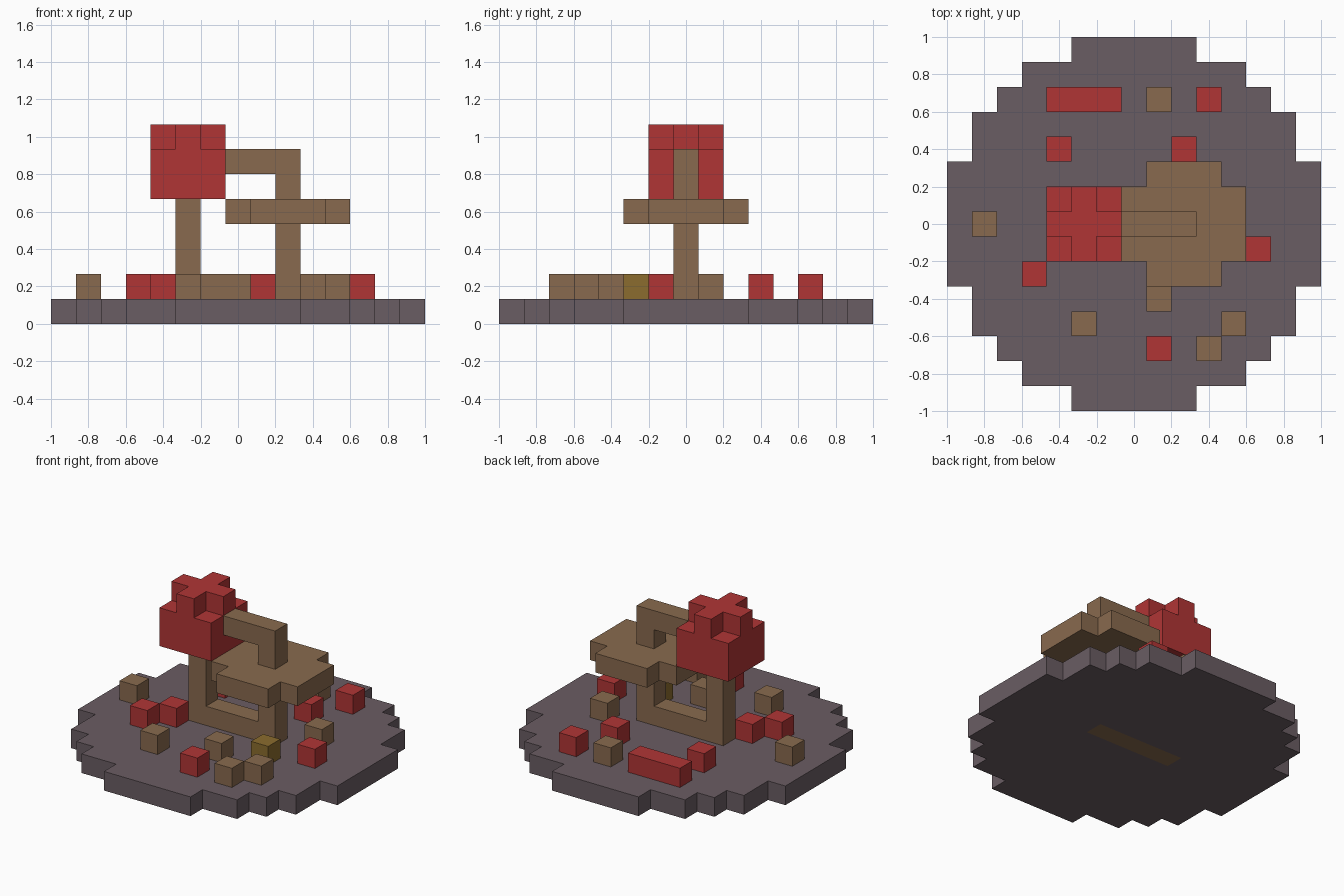
import bpy
import bmesh
from mathutils import Vector

cube = bpy.data.objects.get("Cube")
if cube:
    bpy.data.objects.remove(cube, do_unlink=True)

U = 2 / 15  # edge length of one block


def srgb(*channels):
    """Convert 8-bit colour values to linear RGBA."""
    lin = []
    for c in channels:
        c /= 255
        lin.append(c / 12.92 if c <= 0.04045 else ((c + 0.055) / 1.055) ** 2.4)
    return (*lin, 1)


def material(name, colour):
    mat = bpy.data.materials.new(name)
    mat.use_nodes = True
    mat.diffuse_color = colour
    bsdf = next(n for n in mat.node_tree.nodes if n.type == 'BSDF_PRINCIPLED')
    bsdf.inputs["Base Color"].default_value = colour
    bsdf.inputs["Roughness"].default_value = 0.9
    return mat


STONE = material("dusky_stone", srgb(106, 93, 99))
WOOD = material("brown_wood", srgb(137, 106, 78))
RED = material("leaf_red", srgb(176, 53, 53))
GOLD = material("ochre", srgb(139, 108, 46))


def box(xs, ys, zs):
    """Cells in inclusive index ranges."""
    return {(i, j, k)
            for i in range(xs[0], xs[1] + 1)
            for j in range(ys[0], ys[1] + 1)
            for k in range(zs[0], zs[1] + 1)}


def blocks(name, cells, mat, merge=True):
    """Build the outer shell of a set of block cells."""
    bm = bmesh.new()
    for cell in cells:
        centre = Vector(cell) + Vector((0, 0, 0.5))
        for axis in range(3):
            for sign in (-1, 1):
                n = Vector((0, 0, 0))
                n[axis] = sign
                if tuple(int(a + b) for a, b in zip(cell, n)) in cells:
                    continue
                a = Vector((0, 0, 0))
                a[(axis + 1) % 3] = 0.5
                b = n.cross(a)
                mid = centre + n / 2
                corners = (mid - a - b, mid + a - b, mid + a + b, mid - a + b)
                bm.faces.new([bm.verts.new(p * U) for p in corners])
    bmesh.ops.remove_doubles(bm, verts=bm.verts[:], dist=0.001)
    if merge:
        bmesh.ops.dissolve_limit(bm, angle_limit=0.01,
                                 verts=bm.verts[:], edges=bm.edges[:])
    mesh = bpy.data.meshes.new(name)
    bm.to_mesh(mesh)
    bm.free()
    mesh.materials.append(mat)
    obj = bpy.data.objects.new(name, mesh)
    bpy.context.collection.objects.link(obj)
    return obj


# Round ground slab, with the root strip showing on its underside
disc = {c for c in box((-7, 7), (-7, 7), (0, 0)) if c[0] ** 2 + c[1] ** 2 <= 53}
ground = blocks("ground", disc, STONE, merge=False)
ground.data.materials.append(WOOD)
for face in ground.data.polygons:
    x, y, z = face.center / U
    if face.normal.z < -0.5 and abs(x) < 2.5 and abs(y) < 0.5:
        face.material_index = 1

# Twisting trunk: root beam, two uprights and the upper branch
trunk = (box((-2, 2), (0, 0), (1, 1)) | box((-2, -2), (0, 0), (1, 4))
         | box((2, 2), (0, 0), (1, 6)) | box((0, 2), (0, 0), (6, 6)))
blocks("trunk", trunk, WOOD)

# Flat wooden shelf around the taller upright
shelf = {c for c in box((0, 4), (-2, 2), (4, 4)) if abs(c[0] - 2) + abs(c[1]) < 4}
blocks("shelf", shelf, WOOD)

# Red crown with a cross-shaped top
crown = box((-3, -1), (-1, 1), (5, 6))
crown |= {c for c in box((-3, -1), (-1, 1), (7, 7)) if abs(c[0] + 2) + abs(c[1]) < 2}
blocks("crown", crown, RED)

# Loose blocks lying on the ground
scatter = {
    "fallen_leaf": (RED, [(3, 5), (-3, 3), (2, 3), (-4, -2), (-3, -1), (5, -1), (1, -5)]),
    "wood_chunk": (WOOD, [(1, 5), (-6, 0), (4, 1), (1, -3), (-2, -4), (4, -4), (3, -5)]),
    "ochre_chunk": (GOLD, [(3, -2)]),
}
for name, (mat, spots) in scatter.items():
    for n, (i, j) in enumerate(spots, 1):
        blocks(f"{name}_{n}", {(i, j, 1)}, mat)
blocks("fallen_leaf_row", box((-3, -1), (5, 5), (1, 1)), RED)
